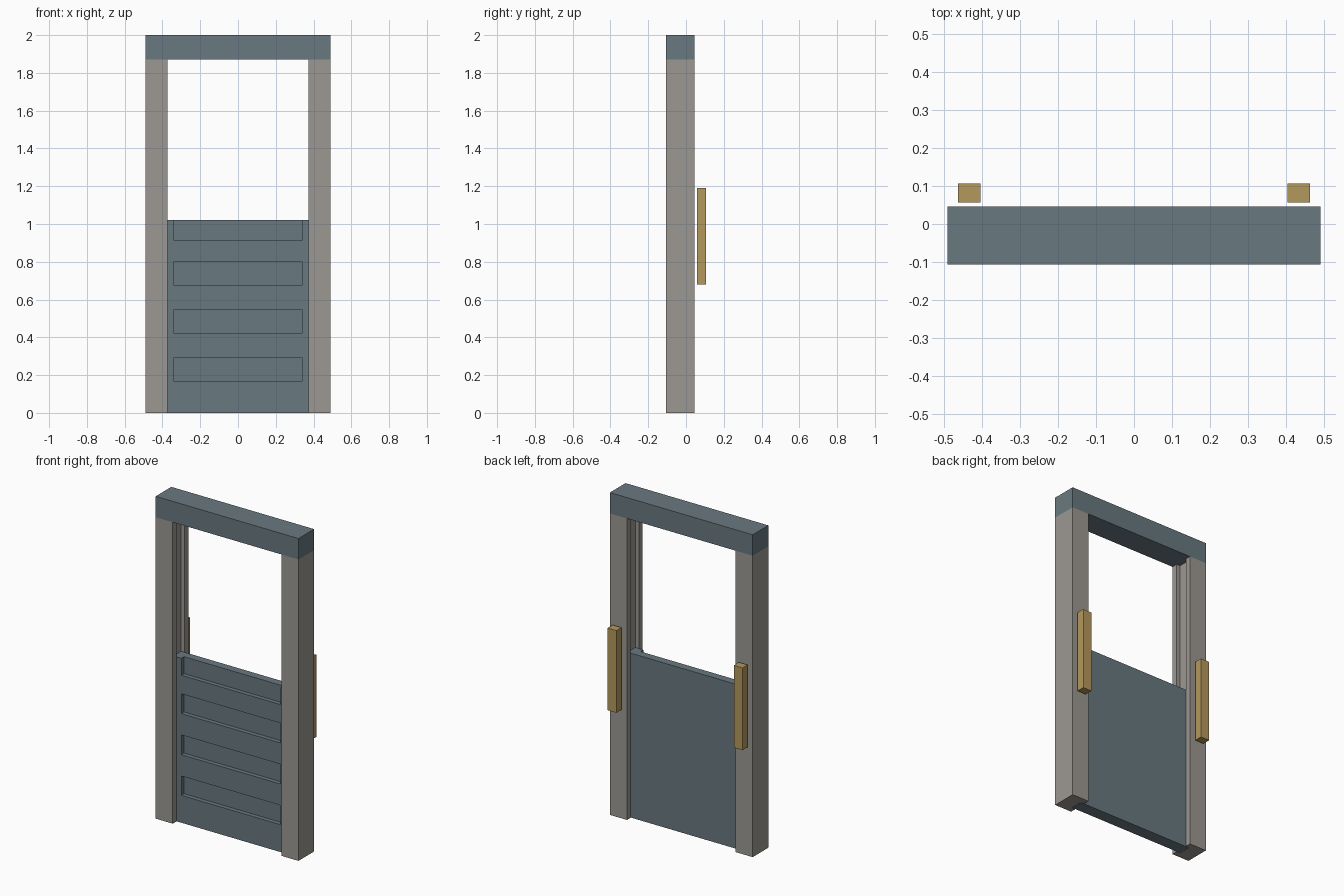
import bpy, bmesh

if "Cube" in bpy.data.objects:
    bpy.data.objects.remove(bpy.data.objects["Cube"])


def material(name, rgb):
    lin = [((c / 255 + 0.055) / 1.055) ** 2.4 for c in rgb]
    m = bpy.data.materials.new(name)
    m.diffuse_color = (*lin, 1)
    m.use_nodes = True
    m.node_tree.nodes["Principled BSDF"].inputs["Base Color"].default_value = m.diffuse_color
    return m


BLUE = material("slate blue paint", (105, 121, 127))
GREY = material("warm grey stone", (156, 152, 146))
TAN = material("tan brass", (180, 152, 92))


def finish(name, bm, mat):
    bmesh.ops.recalc_face_normals(bm, faces=bm.faces[:])
    me = bpy.data.meshes.new(name)
    bm.to_mesh(me)
    bm.free()
    me.materials.append(mat)
    ob = bpy.data.objects.new(name, me)
    bpy.context.collection.objects.link(ob)
    return ob


def add_box(bm, x0, x1, y0, y1, z0, z1):
    vs = bmesh.ops.create_cube(bm, size=1)["verts"]
    for v in vs:
        v.co = (x1 if v.co.x > 0 else x0,
                y1 if v.co.y > 0 else y0,
                z1 if v.co.z > 0 else z0)


def box(name, mat, *dims):
    bm = bmesh.new()
    add_box(bm, *dims)
    return finish(name, bm, mat)


X_OUT, X_IN, SLOT_X = 0.49, 0.373, 0.398
Y0, Y1 = -0.107, 0.046
S0, S1 = -0.071, 0.01          # slot for the sliding panel
BEAM_Z = 1.87

# Posts: channel profile with a slot on the inner side
profile = [(X_OUT, Y0), (X_OUT, Y1), (X_IN, Y1), (X_IN, S1),
           (SLOT_X, S1), (SLOT_X, S0), (X_IN, S0), (X_IN, Y0)]
for side, s in (("right", 1), ("left", -1)):
    bm = bmesh.new()
    face = bm.faces.new([bm.verts.new((s * x, y, 0)) for x, y in profile])
    ext = bmesh.ops.extrude_face_region(bm, geom=[face], use_keep_orig=True)
    for g in ext["geom"]:
        if isinstance(g, bmesh.types.BMVert):
            g.co.z = BEAM_Z
    finish(side + "_post", bm, GREY)
    # Counterweight / handle behind each post
    xs = sorted((s * 0.403, s * 0.463))
    box(side + "_back_bar", TAN, *xs, 0.057, 0.107, 0.68, 1.19)

# Top beam
box("top_beam", BLUE, -X_OUT, X_OUT, Y0, Y1, BEAM_Z, 2.0)

# Sliding panel with four recesses on the front, the top one open
panel = box("sliding_panel", BLUE, -SLOT_X + 0.002, SLOT_X - 0.002,
            S0 + 0.002, S1 - 0.002, 0, 1.02)
bm = bmesh.new()
for z0, z1 in ((0.17, 0.29), (0.422, 0.545), (0.677, 0.80), (0.915, 1.05)):
    add_box(bm, -0.341, 0.341, S0 - 0.05, S0 + 0.029, z0, z1)
cutter = finish("recess_cutter", bm, BLUE)
cutter.hide_render = True
cutter.hide_set(True)
mod = panel.modifiers.new("recesses", 'BOOLEAN')
mod.operation = 'DIFFERENCE'
mod.solver = 'EXACT'
mod.object = cutter
bpy.context.view_layer.objects.active = panel
panel.select_set(True)
bpy.ops.object.modifier_apply(modifier=mod.name)
bpy.data.objects.remove(cutter, do_unlink=True)
